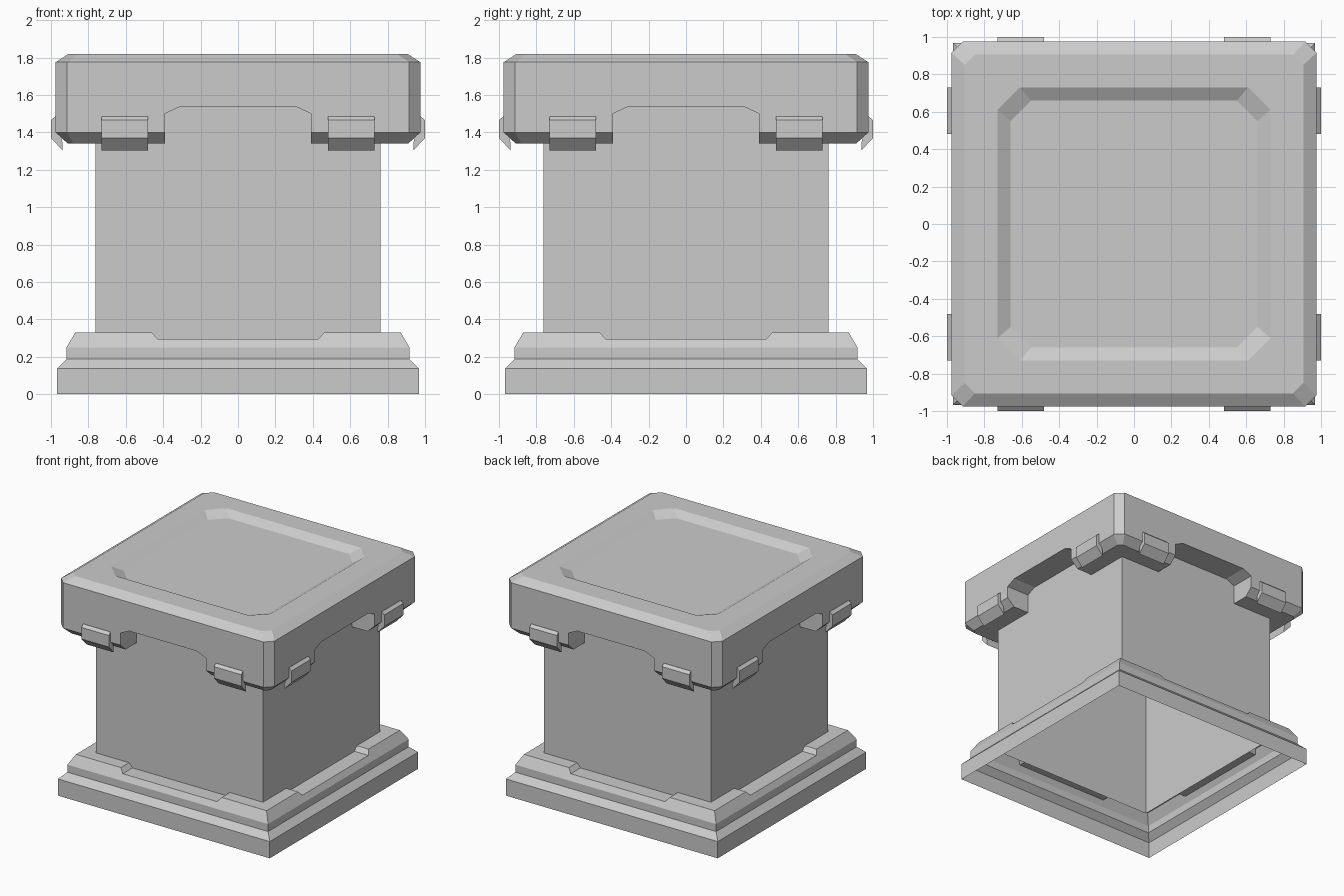
import bpy, bmesh
from math import pi
from mathutils import Matrix

cube = bpy.data.objects.get("Cube")
if cube:
    bpy.data.objects.remove(cube, do_unlink=True)

GREY = (0.6, 0.6, 0.6, 1)
grey = bpy.data.materials.new("plain_grey")
grey.use_nodes = True
grey.diffuse_color = GREY
grey.node_tree.nodes["Principled BSDF"].inputs["Base Color"].default_value = GREY


def finish(bm, name):
    """Turn a bmesh into a flat-shaded grey object."""
    bmesh.ops.remove_doubles(bm, verts=bm.verts, dist=0.0005)
    bmesh.ops.recalc_face_normals(bm, faces=bm.faces)
    mesh = bpy.data.meshes.new(name)
    bm.to_mesh(mesh)
    bm.free()
    mesh.materials.append(grey)
    ob = bpy.data.objects.new(name, mesh)
    bpy.context.collection.objects.link(ob)
    return ob


def octagon(bm, half, cut, z):
    """Square ring of vertices with its corners cut off."""
    k = half - cut
    pts = [(half, -k), (half, k), (k, half), (-k, half),
           (-half, k), (-half, -k), (-k, -half), (k, -half)]
    return [bm.verts.new((x, y, z)) for x, y in pts]


def bridge(bm, a, b, closed=True):
    n = len(a)
    for i in range(n if closed else n - 1):
        j = (i + 1) % n
        bm.faces.new((a[i], a[j], b[j], b[i]))


def prism(bm, profile, start, end, axis):
    """Extrude an (across, z) profile along x or y."""
    def place(u, z, t):
        return (t, u, z) if axis == "x" else (u, t, z)
    a, b = [[bm.verts.new(place(u, z, t)) for u, z in profile] for t in (start, end)]
    bridge(bm, a, b)
    bm.faces.new(a)
    bm.faces.new(b)


def four_sides(bm):
    """Repeat everything in the bmesh around the vertical axis."""
    source = bm.verts[:] + bm.edges[:] + bm.faces[:]
    for i in range(1, 4):
        copy = bmesh.ops.duplicate(bm, geom=source)["geom"]
        verts = [g for g in copy if isinstance(g, bmesh.types.BMVert)]
        bmesh.ops.rotate(bm, verts=verts, matrix=Matrix.Rotation(i * pi / 2, 3, "Z"))


# Lid: bevelled block with a sunken panel on top
bm = bmesh.new()
rings = [octagon(bm, *r) for r in (
    (0.91, 0.03, 1.34), (0.975, 0.06, 1.40), (0.975, 0.06, 1.775), (0.905, 0.055, 1.82),
    (0.73, 0.12, 1.82), (0.66, 0.11, 1.78))]
for low, high in zip(rings, rings[1:]):
    bridge(bm, low, high)
bm.faces.new(rings[0])
bm.faces.new(rings[-1])
lid = finish(bm, "lid")

# Cutters: a notch through each side of the lid, and the hollow inside it
NOTCH = [(-0.39, 1.2), (0.39, 1.2), (0.39, 1.5), (0.31, 1.537), (-0.31, 1.537), (-0.39, 1.5)]
HOLLOW = [(-0.766, 1.2), (0.766, 1.2), (0.766, 1.537), (-0.766, 1.537)]
for name, profile, reach, axis in (("notch_cutter_x", NOTCH, 1.2, "x"),
                                   ("notch_cutter_y", NOTCH, 1.2, "y"),
                                   ("hollow_cutter", HOLLOW, 0.766, "x")):
    bm = bmesh.new()
    prism(bm, profile, -reach, reach, axis)
    cutter = finish(bm, name)
    mod = lid.modifiers.new(name, "BOOLEAN")
    mod.operation, mod.solver, mod.object = "DIFFERENCE", "EXACT", cutter
    bpy.context.view_layer.objects.active = lid
    bpy.ops.object.modifier_apply(modifier=name)
    bpy.data.objects.remove(cutter, do_unlink=True)

# Body: square tube, open underneath
bm = bmesh.new()
bridge(bm, *[[bm.verts.new((x, y, z)) for x, y in
              ((-0.763, -0.763), (0.763, -0.763), (0.763, 0.763), (-0.763, 0.763))]
             for z in (0.24, 1.537)])
finish(bm, "body")

# Base: stepped skirt, its top ledge lowered in the middle of each side
STEPS = [(0.967, 0), (0.967, 0.138), (0.917, 0.188), (0.917, 0.25)]
HIGH = STEPS + [(0.87, 0.33), (0.763, 0.33)]
LOW = STEPS + [(0.89, 0.295), (0.763, 0.295)]
bm = bmesh.new()
columns = []
for x, profile in ((-1, HIGH), (-0.46, HIGH), (-0.43, LOW), (0.43, LOW), (0.46, HIGH), (1, HIGH)):
    corner = abs(x) == 1
    columns.append([bm.verts.new((x * out if corner else x, -out, z)) for out, z in profile])
for a, b in zip(columns, columns[1:]):
    bridge(bm, a, b, closed=False)
four_sides(bm)
finish(bm, "base")

# Clips: two on each side of the lid
CLIP = [(-0.95, 1.485), (-0.977, 1.485), (-1.0, 1.465), (-1.0, 1.37),
        (-0.937, 1.302), (-0.937, 1.34), (-0.95, 1.39)]
bm = bmesh.new()
for side in (-1, 1):
    prism(bm, CLIP, side * 0.48, side * 0.73, "x")
four_sides(bm)
finish(bm, "lid_clips")
